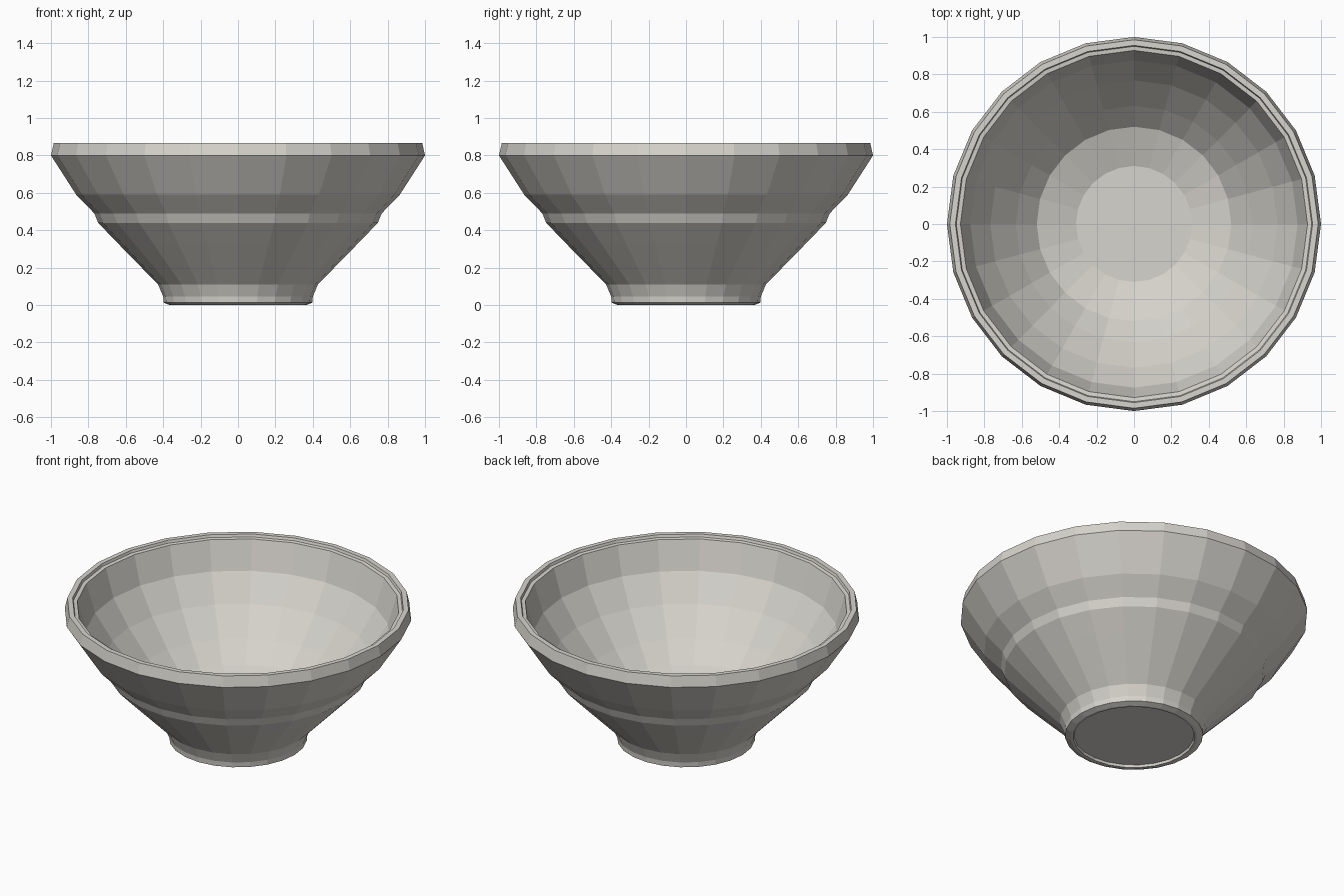
import bpy, bmesh, math

if "Cube" in bpy.data.objects:
    bpy.data.objects.remove(bpy.data.objects["Cube"])

SIDES = 24

clay = bpy.data.materials.new("warm_grey_ceramic")
clay.diffuse_color = (0.68, 0.66, 0.61, 1.0)
clay.use_nodes = True
clay.node_tree.nodes["Principled BSDF"].inputs["Base Color"].default_value = clay.diffuse_color


def lathe(name, profile, mat):
    """Revolve (radius, z) points around z; zero radius makes a pole."""
    bm = bmesh.new()
    rings = []
    for r, z in profile:
        if r == 0:
            rings.append([bm.verts.new((0, 0, z))] * SIDES)
        else:
            rings.append([bm.verts.new((r * math.cos(2 * math.pi * i / SIDES),
                                        r * math.sin(2 * math.pi * i / SIDES), z))
                          for i in range(SIDES)])
    for a, b in zip(rings, rings[1:]):
        for i in range(SIDES):
            j = (i + 1) % SIDES
            corners = list(dict.fromkeys((a[i], a[j], b[j], b[i])))
            bm.faces.new(corners)
    bmesh.ops.recalc_face_normals(bm, faces=bm.faces)
    mesh = bpy.data.meshes.new(name)
    bm.to_mesh(mesh)
    bm.free()
    mesh.materials.append(mat)
    obj = bpy.data.objects.new(name, mesh)
    bpy.context.collection.objects.link(obj)
    return obj


# Recessed underside and foot ring
foot = [(0, 0.015), (0.345, 0.015), (0.35, 0.0), (0.365, 0.0),
        (0.397, 0.013), (0.40, 0.045)]
# Outer wall with a small raised band
outer = [(0.427, 0.11), (0.642, 0.33), (0.748, 0.44), (0.768, 0.49),
         (0.865, 0.59), (1.0, 0.80)]
# Rim with a small inner ledge
rim = [(0.985, 0.866), (0.955, 0.866), (0.95, 0.85), (0.928, 0.847)]
# Inner wall and floor
inner = [(0.875, 0.67), (0.768, 0.51), (0.632, 0.352), (0.52, 0.238),
         (0.31, 0.165), (0, 0.165)]

lathe("bowl", foot + outer + rim + inner, clay)
